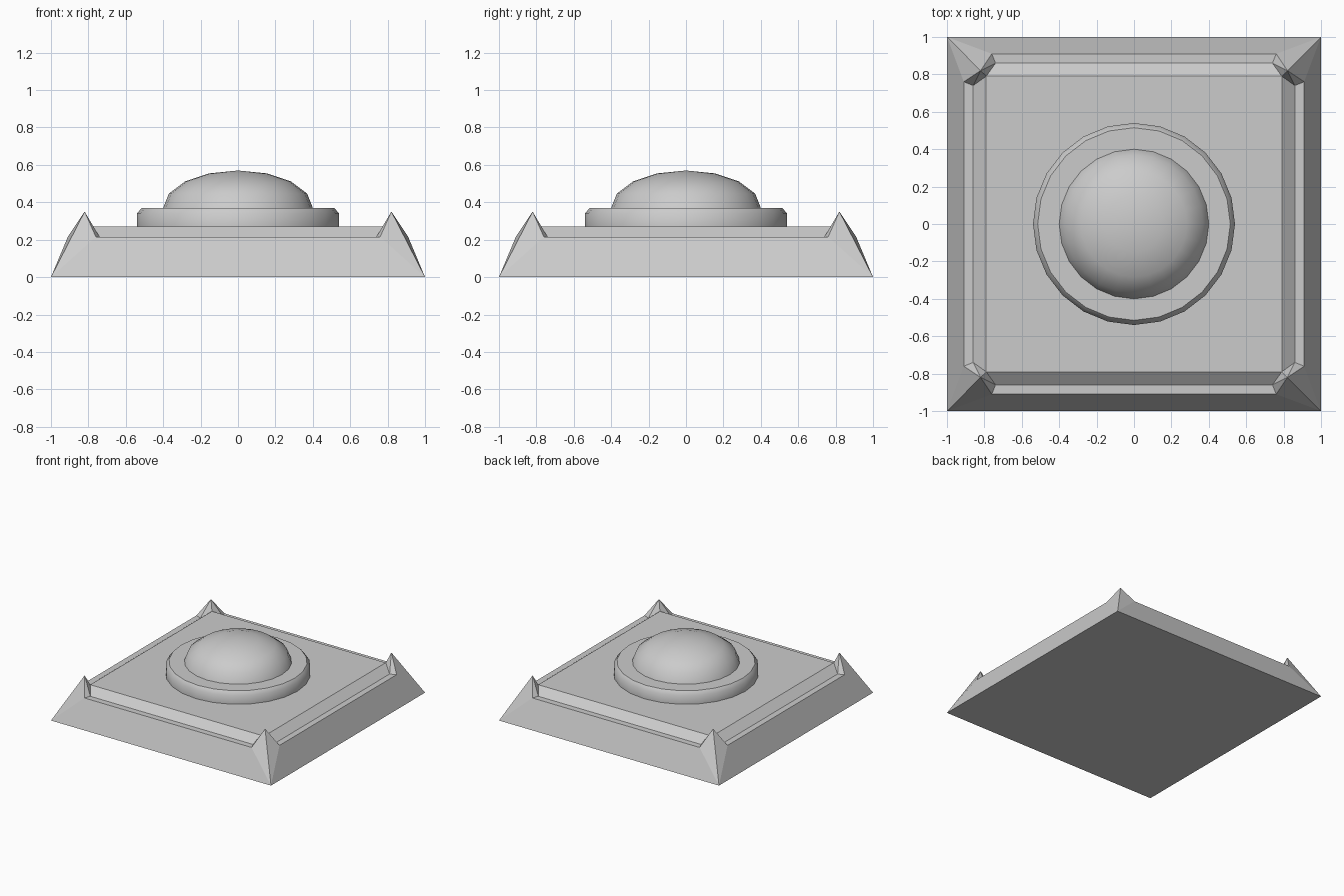
import bpy, bmesh, math
from mathutils import Matrix, Vector

if "Cube" in bpy.data.objects:
    bpy.data.objects.remove(bpy.data.objects["Cube"])


def make_object(name, bm, smooth=None):
    bmesh.ops.remove_doubles(bm, verts=bm.verts, dist=1e-4)
    bmesh.ops.recalc_face_normals(bm, faces=bm.faces)
    mesh = bpy.data.meshes.new(name)
    bm.to_mesh(mesh)
    bm.free()
    ob = bpy.data.objects.new(name, mesh)
    bpy.context.collection.objects.link(ob)
    if smooth:
        bpy.ops.object.select_all(action='DESELECT')
        ob.select_set(True)
        bpy.context.view_layer.objects.active = ob
        bpy.ops.object.shade_smooth_by_angle(angle=math.radians(smooth))
    return ob


def lathe(name, profile, segments=24, smooth=35):
    bm = bmesh.new()
    verts = [bm.verts.new((r, 0, z)) for r, z in profile]
    edges = [bm.edges.new(p) for p in zip(verts, verts[1:])]
    bmesh.ops.spin(bm, geom=verts + edges, cent=(0, 0, 0), axis=(0, 0, 1),
                   angle=math.tau, steps=segments, use_merge=True)
    return make_object(name, bm, smooth)


# Sloped base: one side with its ledge and corner spikes, repeated four times
def base_side(bm, turn):
    rot = Matrix.Rotation(turn, 3, 'Z')

    def face(*pts):
        bm.faces.new([bm.verts.new(rot @ Vector(p)) for p in pts])

    def pair(x, y, z):
        return (-x, y, z), (x, y, z)

    foot = pair(1, -1, 0)
    peak = pair(0.82, -0.82, 0.35)
    rim = pair(0.76, -0.91, 0.215)
    ledge = pair(0.74, -0.86, 0.215)
    deck = pair(0.79, -0.79, 0.27)
    for a, b in ((foot, rim), (rim, ledge), (ledge, deck)):
        face(a[0], a[1], b[1], b[0])
    for i in (0, 1):
        face(foot[i], rim[i], peak[i])      # outer spike face
        face(rim[i], ledge[i], peak[i])     # notch faces
        face(ledge[i], deck[i], peak[i])
    face(deck[0], deck[1], (0, 0, 0.27))
    face(foot[0], foot[1], (0, 0, 0))


bm = bmesh.new()
for k in range(4):
    base_side(bm, k * math.pi / 2)
bmesh.ops.remove_doubles(bm, verts=bm.verts, dist=1e-4)
bmesh.ops.dissolve_limit(bm, angle_limit=0.01, verts=bm.verts, edges=bm.edges)
make_object("base", bm)

# Chamfered collar
lathe("collar", [(0, 0.27), (0.54, 0.27), (0.54, 0.34), (0.515, 0.37), (0, 0.37)], smooth=50)

# Flattened dome
dome = [(0.4 * math.cos(a), 0.37 + 0.2 * math.sin(a))
        for a in (i * math.pi / 8 for i in range(5))]
lathe("dome", [(0, 0.37)] + dome, smooth=40)
